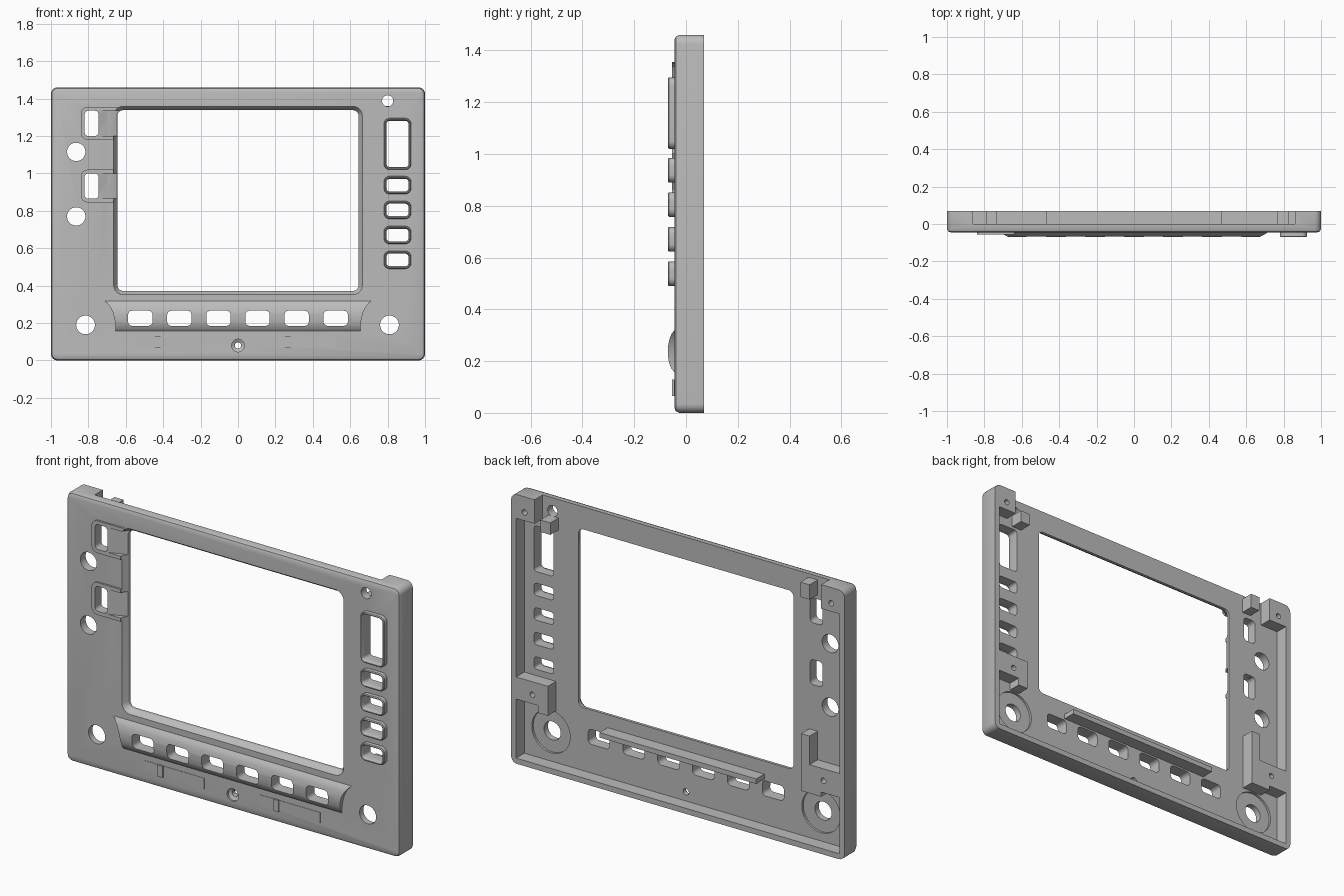
import bpy, bmesh
from math import sin, cos, pi

cube = bpy.data.objects.get("Cube")
if cube:
    bpy.data.objects.remove(cube, do_unlink=True)

grey = bpy.data.materials.new("panel grey")
grey.use_nodes = True
grey.diffuse_color = (0.5, 0.5, 0.5, 1)
grey.node_tree.nodes["Principled BSDF"].inputs["Base Color"].default_value = (0.5, 0.5, 0.5, 1)

FRONT, FLOOR, BACK = -0.045, 0.0, 0.07
parts = []


# Outlines in the x-z plane
def rounded(x0, x1, z0, z1, r, n=6):
    pts = []
    corners = [(x1 - r, z1 - r), (x0 + r, z1 - r), (x0 + r, z0 + r), (x1 - r, z0 + r)]
    for k, (cx, cz) in enumerate(corners):
        for i in range(n + 1):
            a = (k + i / n) * pi / 2
            pts.append((cx + r * cos(a), cz + r * sin(a)))
    return pts


def rect(x0, x1, z0, z1):
    return [(x0, z0), (x1, z0), (x1, z1), (x0, z1)]


def circle(x, z, r, n=40):
    return [(x + r * cos(2 * pi * i / n), z + r * sin(2 * pi * i / n)) for i in range(n)]


def loft(name, sections, keep=True):
    """Closed solid through matching outlines, each at its own depth y."""
    bm = bmesh.new()
    rings = [[bm.verts.new((x, y, z)) for x, z in outline] for outline, y in sections]
    for a, b in zip(rings, rings[1:]):
        for i in range(len(a)):
            j = (i + 1) % len(a)
            bm.faces.new((a[i], a[j], b[j], b[i]))
    bm.faces.new(rings[0])
    bm.faces.new(rings[-1])
    return finish(name, bm, keep)


def finish(name, bm, keep=True):
    bmesh.ops.recalc_face_normals(bm, faces=bm.faces)
    mesh = bpy.data.meshes.new(name)
    bm.to_mesh(mesh)
    bm.free()
    ob = bpy.data.objects.new(name, mesh)
    bpy.context.collection.objects.link(ob)
    if keep:
        parts.append(ob)
    return ob


def prism(name, outline, y0, y1, keep=True):
    return loft(name, [(outline, y0), (outline, y1)], keep)


def cut(targets, sections):
    """Subtract a lofted cutter from each target, then discard it."""
    cutter = loft("cutter", sections, keep=False)
    for ob in targets:
        mod = ob.modifiers.new("cut", "BOOLEAN")
        mod.operation = "DIFFERENCE"
        mod.solver = "EXACT"
        mod.object = cutter
        bpy.context.view_layer.objects.active = ob
        bpy.ops.object.modifier_apply(modifier=mod.name)
    bpy.data.objects.remove(cutter, do_unlink=True)


def through(targets, outline):
    cut(targets, [(outline, -0.1), (outline, 0.03)])


# Panel with rounded front edges and an open-topped hollow behind
def panel_outline(d):
    return rounded(d - 1, 1 - d, d, 1.46 - d, 0.035 - d)


panel = loft("front_panel", [(panel_outline(0.02), FRONT), (panel_outline(0.006), -0.039),
                             (panel_outline(0), -0.025), (panel_outline(0), BACK)])
half = [(0.97, 0.03), (0.97, 1.33), (0.86, 1.33), (0.86, 1.6)]
hollow = half + [(-x, z) for x, z in reversed(half)]
cut([panel], [(hollow, FLOOR), (hollow, 0.2)])

# Side key pads, open toward the screen
pads = []
for z in (1.18, 0.845):
    pads.append(prism("side_key_pad", rounded(-0.84, -0.62, z, z + 0.175, 0.035), -0.055, -0.03))
    ob = [panel, pads[-1]]
    cut(ob, [(rect(-0.812, -0.6, z + 0.02, z + 0.155), -0.08),
             (rect(-0.625, -0.6, z + 0.02, z + 0.155), -0.01)])
    through(ob, rounded(-0.82, -0.745, z + 0.02, z + 0.155, 0.02))

# Screen opening with chamfered rim
def screen(d):
    return rounded(-0.645 - d, 0.645 + d, 0.372 - d, 1.338 + d, 0.03 + d)


cut([panel] + pads, [(screen(0.02), -0.1), (screen(0.02), FRONT),
                     (screen(0), -0.015), (screen(0), 0.05)])

# Raised key bezels down the other side
for z0, z1 in ((1.02, 1.295), (0.89, 0.985), (0.757, 0.852), (0.623, 0.718), (0.49, 0.585)):
    def bezel(d):
        return rounded(0.78 + d, 0.925 - d, z0 + d, z1 - d, 0.03 - d)
    frame = loft("key_bezel", [(bezel(0.004), -0.07), (bezel(0), -0.066), (bezel(0), -0.03)])
    cut([panel, frame], [(bezel(0.004), -0.08), (bezel(0.008), -0.07),
                         (bezel(0.014), -0.055), (bezel(0.014), 0.03)])

# Bulging lower key bar with flared ends: rows of z, y and half width
rows = [(0.32, -0.044, 0.715), (0.305, -0.056, 0.698), (0.285, -0.064, 0.683),
        (0.255, -0.07, 0.668), (0.22, -0.07, 0.66), (0.192, -0.065, 0.656),
        (0.17, -0.056, 0.655), (0.157, -0.044, 0.655)]
bm = bmesh.new()
rings = [[bm.verts.new(p) for p in ((-w, y, z), (w, y, z), (w, -0.03, z), (-w, -0.03, z))]
         for z, y, w in rows]
for a, b in zip(rings, rings[1:]):
    for i in range(4):
        j = (i + 1) % 4
        bm.faces.new((a[i], a[j], b[j], b[i]))
bm.faces.new(rings[0])
bm.faces.new(rings[-1])
bar = finish("lower_key_bar", bm)
for i in range(6):
    x = (i - 2.5) * 0.209
    through([panel, bar], rounded(x - 0.065, x + 0.065, 0.185, 0.266, 0.022))

# Round holes, knob counterbores and the countersunk centre screw
for x, z, r in ((-0.865, 1.115, 0.049), (-0.865, 0.77, 0.049), (-0.815, 0.19, 0.05),
                (0.81, 0.19, 0.05), (0.8, 1.388, 0.03)):
    through([panel], circle(x, z, r))
for x in (-0.81, 0.81):
    cut([panel], [(circle(x, 0.19, 0.115), -0.012), (circle(x, 0.19, 0.115), 0.01)])
cut([panel], [(circle(0, 0.08, 0.034), -0.06), (circle(0, 0.08, 0.034), -0.035),
              (circle(0, 0.08, 0.017), -0.025), (circle(0, 0.08, 0.017), 0.02)])

# Low label plates with a small raised tab on each
for x in (-0.53, 0.165):
    prism("label_plate", rect(x, x + 0.36, 0.068, 0.126), -0.047, -0.04)
    prism("label_tab", rect(x + 0.085, x + 0.115, 0.066, 0.128), -0.055, -0.04)

# Rear screw mounts
left_mount = prism("left_screw_mount", [(0.78, 0.31), (0.84, 0.31), (0.84, 0.35), (0.975, 0.35),
                                        (0.975, 0.47), (0.78, 0.47)], -0.005, BACK)
right_mount = prism("right_screw_mount", [(-0.975, 0.335), (-0.86, 0.335), (-0.86, 0.31),
                                          (-0.74, 0.31), (-0.74, 0.62), (-0.79, 0.62),
                                          (-0.79, 0.465), (-0.975, 0.465)], -0.005, BACK)
for ob, x, z in ((left_mount, 0.873, 0.4), (right_mount, -0.873, 0.4),
                 (panel, 0.92, 1.375), (panel, -0.92, 1.375)):
    cut([ob], [(circle(x, z, 0.015, 20), 0.02), (circle(x, z, 0.015, 20), 0.1)])

# Rear hooks and the shelf above the lower keys
prism("left_hook", rect(0.765, 0.825, 1.295, 1.36), -0.005, BACK)
prism("right_hook", rect(-0.79, -0.735, 1.36, 1.44), -0.005, BACK)
prism("rear_shelf", rect(-0.47, 0.47, 0.275, 0.302), -0.005, BACK)

# Colour and shading
for ob in parts:
    ob.data.materials.clear()
    ob.data.materials.append(grey)
    bpy.ops.object.select_all(action="DESELECT")
    ob.select_set(True)
    bpy.context.view_layer.objects.active = ob
    bpy.ops.object.shade_smooth_by_angle(angle=pi / 6)
